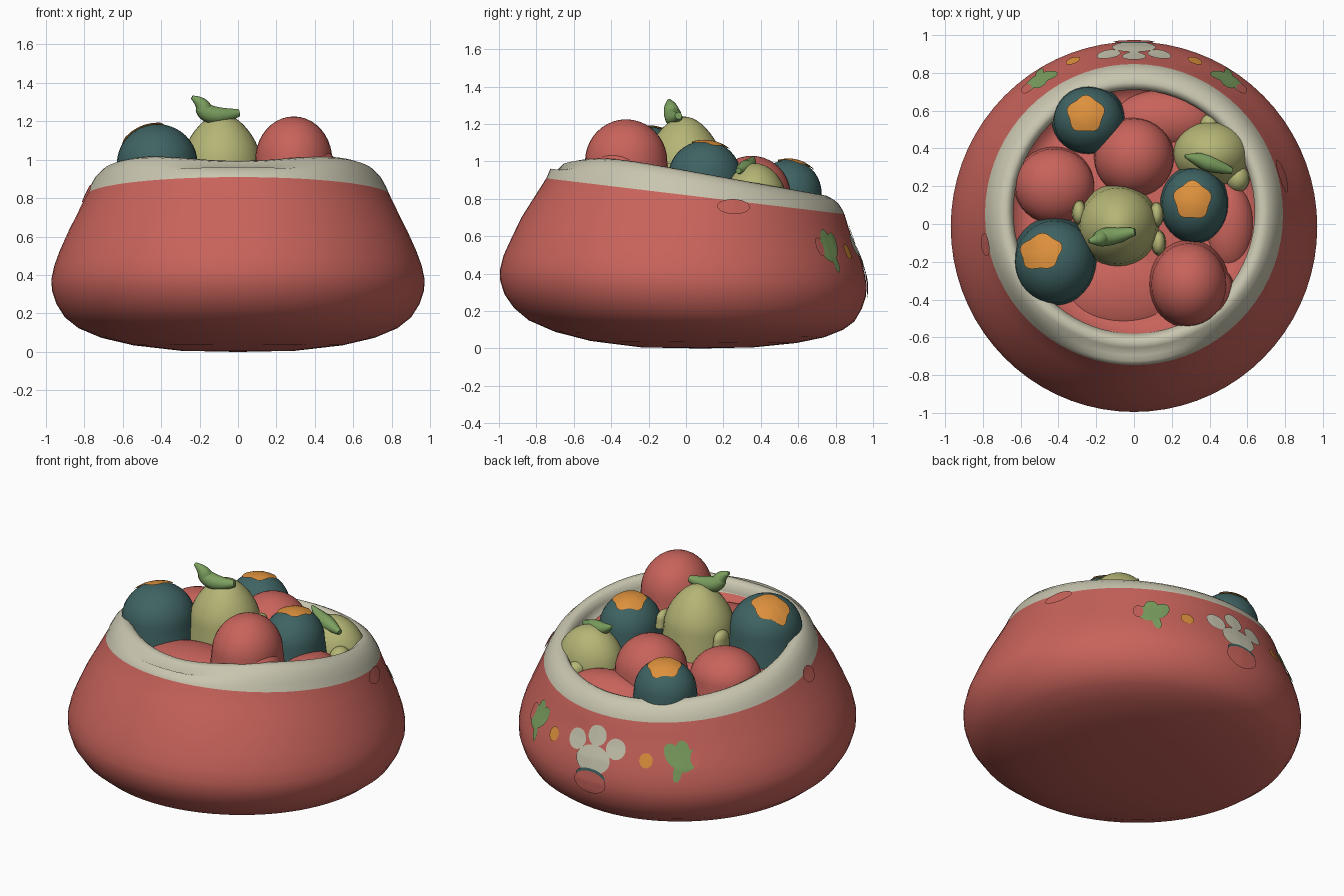
import bpy, bmesh, math
from math import sin, cos, pi, radians
from mathutils import Vector
from mathutils.bvhtree import BVHTree

if "Cube" in bpy.data.objects:
    bpy.data.objects.remove(bpy.data.objects["Cube"], do_unlink=True)


def material(name, rgb):
    m = bpy.data.materials.new(name)
    m.use_nodes = True
    m.diffuse_color = (*rgb, 1)
    m.node_tree.nodes["Principled BSDF"].inputs["Base Color"].default_value = (*rgb, 1)
    return m


RED = material("coral red", (0.58, 0.125, 0.105))
CREAM = material("warm cream", (0.58, 0.56, 0.43))
TEAL = material("deep teal", (0.05, 0.125, 0.125))
PALE = material("pale green", (0.46, 0.46, 0.18))
LEAF = material("leaf green", (0.2, 0.35, 0.115))
ORANGE = material("orange", (0.72, 0.28, 0.045))


def finish(name, bm, mats):
    mesh = bpy.data.meshes.new(name)
    bm.to_mesh(mesh)
    bm.free()
    for m in mats:
        mesh.materials.append(m)
    mesh.shade_smooth()
    obj = bpy.data.objects.new(name, mesh)
    bpy.context.collection.objects.link(obj)
    return obj


def skin(bm, rings, rule=lambda i: 0):
    """Bridge successive closed rings of vertices."""
    n = len(rings[0])
    for i, (a, b) in enumerate(zip(rings, rings[1:])):
        for j in range(n):
            k = (j + 1) % n
            bm.faces.new((a[j], a[k], b[k], b[j])).material_index = rule(i)


# Bowl: tilted rings, each as (radius, height, centre y, slope)
PROFILE = [
    (0.3, 0.006, 0.06, 0), (0.55, 0.035, 0.04, 0.01), (0.72, 0.075, 0.02, 0.02),
    (0.84, 0.125, 0, 0.03), (0.91, 0.18, -0.01, 0.04), (0.955, 0.25, -0.015, 0.04),
    (0.978, 0.32, -0.015, 0.04), (0.98, 0.38, -0.015, 0.04), (0.965, 0.45, -0.01, 0.05),
    (0.935, 0.53, 0, 0.06), (0.89, 0.63, 0.01, 0.08), (0.84, 0.73, 0.03, 0.1),
    (0.797, 0.82, 0.05, 0.12), (0.78, 0.86, 0.055, 0.14), (0.755, 0.905, 0.06, 0.16),
    (0.72, 0.94, 0.065, 0.18), (0.685, 0.952, 0.065, 0.18), (0.66, 0.937, 0.065, 0.18),
    (0.645, 0.9, 0.065, 0.17), (0.645, 0.83, 0.065, 0.16), (0.55, 0.83, 0.065, 0.15),
    (0.3, 0.86, 0.06, 0.13),
]
BAND = range(12, 19)
SEG = 72
bm = bmesh.new()
rings = []
for i, (r, z, cy, slope) in enumerate(PROFILE):
    ring = []
    for j in range(SEG):
        a = 2 * pi * j / SEG
        y = cy + r * sin(a)
        # the rim dips at the very front
        dip = 0.07 * max(0, -sin(a)) ** 5 if 14 <= i <= 18 else 0
        ring.append(bm.verts.new((r * cos(a) * 0.99, y, z - slope * y - dip)))
    rings.append(ring)
skin(bm, rings, lambda i: 1 if i in BAND else 0)
for ring, centre in ((rings[0], (0, 0.08, 0)), (rings[-1], (0, 0.06, 0.88))):
    hub = bm.verts.new(centre)
    for j in range(SEG):
        bm.faces.new((ring[j], ring[(j + 1) % SEG], hub))
bmesh.ops.recalc_face_normals(bm, faces=bm.faces)
bowl_tree = BVHTree.FromBMesh(bm)
finish("bowl", bm, [RED, CREAM])


def plate(name, mat, tree, origin, aim, size, spin=0.0, lobes=0, lift=0.006, curl=0.0):
    """Thin patch laid on a surface by casting an ellipse along aim."""
    aim = Vector(aim).normalized()
    side = aim.cross((0, 0, 1))
    side = side.normalized() if side.length > 0.01 else Vector((1, 0, 0))
    up = side.cross(aim)
    bm = bmesh.new()

    def drop(t, a):
        k = t * (1 + (0.08 * cos(lobes * a) if lobes else 0))
        u, v = size[0] * k * cos(a), size[1] * k * sin(a)
        p = Vector(origin) + side * (u * cos(spin) - v * sin(spin)) + up * (u * sin(spin) + v * cos(spin))
        hit, normal, _, _ = tree.ray_cast(p, aim)
        if hit is None:
            hit, normal, _, _ = tree.find_nearest(p)
        if normal.dot(aim) > 0:
            normal = -normal
        return bm.verts.new(hit + normal * (lift + curl * t * t))

    n = 30
    circles = [[drop(t, 2 * pi * j / n) for j in range(n)] for t in (0.25, 0.5, 0.75, 1)]
    hub = drop(0, 0)
    for j in range(n):
        bm.faces.new((hub, circles[0][j], circles[0][(j + 1) % n]))
    skin(bm, circles)
    bmesh.ops.recalc_face_normals(bm, faces=bm.faces)
    if sum((f.normal for f in bm.faces), Vector()).dot(aim) > 0:
        bmesh.ops.reverse_faces(bm, faces=bm.faces)
    return finish(name, bm, [mat])


def on_wall(name, mat, angle, z, size, spin=0.0, lift=0.006):
    """Patch on the outer wall; angle is measured from the back toward +x."""
    a = radians(angle)
    out = Vector((sin(a), cos(a), 0))
    return plate(name, mat, bowl_tree, out * 1.4 + Vector((0, 0, z)), -out, size, spin, lift=lift)


def fruit(name, mat, centre, scale, taper=0.0, flare=0.12):
    """Rounded fruit that narrows upward and spreads where it settles into the filling."""
    bm = bmesh.new()
    bmesh.ops.create_uvsphere(bm, u_segments=32, v_segments=20, radius=1)
    for v in bm.verts:
        x, y, z = v.co
        r = math.hypot(x, y)
        k = 1 - taper * max(0, z)
        if z < 0 and r > 0.3:
            k = (1 - flare * z) / r
        v.co = Vector(centre) + Vector((x * scale[0] * k, y * scale[1] * k, z * scale[2]))
    tree = BVHTree.FromBMesh(bm)
    finish(name, bm, [mat])
    return tree


def stalk(name, points, radii):
    """Tapered curved stalk."""
    curve = bpy.data.curves.new(name, "CURVE")
    curve.dimensions = "3D"
    curve.bevel_depth = 1
    curve.bevel_resolution = 3
    curve.use_fill_caps = True
    spline = curve.splines.new("NURBS")
    spline.points.add(len(points) - 1)
    for p, co, r in zip(spline.points, points, radii):
        p.co = (*co, 1)
        p.radius = r
    spline.use_endpoint_u = True
    spline.order_u = 3
    curve.materials.append(LEAF)
    bpy.context.collection.objects.link(bpy.data.objects.new(name, curve))


# Red fruit
fruit("red_fruit_front", RED, (0.29, -0.32, 1.0), (0.2, 0.22, 0.225))
fruit("red_fruit_front_low", RED, (0.36, -0.36, 0.92), (0.17, 0.16, 0.16))
fruit("red_fruit_left_side", RED, (-0.42, 0.2, 0.83), (0.21, 0.2, 0.17))
fruit("red_fruit_back", RED, (0, 0.35, 0.82), (0.21, 0.21, 0.21))
fruit("red_filling_front", RED, (-0.06, -0.36, 0.82), (0.34, 0.23, 0.12), flare=0)
fruit("red_filling_side", RED, (0.5, -0.02, 0.78), (0.14, 0.24, 0.13), flare=0)
fruit("red_filling_back", RED, (0.15, 0.55, 0.7), (0.27, 0.16, 0.13), flare=0)

# Teal berries with orange blossom ends: centre, scale, blossom position
BERRIES = [
    ("front", (-0.42, -0.2, 0.98), (0.21, 0.22, 0.205), (-0.49, -0.15), (0.105, 0.088)),
    ("side", (0.32, 0.1, 0.92), (0.175, 0.195, 0.19), (0.31, 0.125), (0.092, 0.095)),
    ("back", (-0.24, 0.55, 0.83), (0.185, 0.175, 0.18), (-0.255, 0.58), (0.092, 0.09)),
]
for label, centre, scale, (x, y), size in BERRIES:
    tree = fruit("teal_berry_" + label, TEAL, centre, scale)
    plate("blossom_" + label, ORANGE, tree, (x, y, 2), (0, 0, -1), size,
          spin=0.3, lobes=5, lift=0.006, curl=0.003)

# Pale green fruit with curled stalks and small side buds
fruit("pale_fruit_centre", PALE, (-0.085, -0.01, 1.03), (0.2, 0.2, 0.21), 0.25)
fruit("pale_fruit_back", PALE, (0.41, 0.37, 0.8), (0.2, 0.17, 0.19), 0.1)
for x, y, z in ((-0.29, 0.06, 0.98), (0.12, 0.05, 1.0), (0.13, -0.1, 0.94)):
    fruit("pale_bud", PALE, (x, y, z), (0.035, 0.06, 0.05))
fruit("pale_bud_rim", PALE, (0.55, 0.24, 0.81), (0.06, 0.07, 0.07))
fruit("pale_bud_back", PALE, (0.4, 0.52, 0.78), (0.05, 0.06, 0.05))
stalk("stalk_centre", [(0.005, -0.04, 1.245), (-0.08, -0.06, 1.225), (-0.17, -0.07, 1.24),
                       (-0.19, -0.085, 1.3), (-0.24, -0.09, 1.325)], (0.02, 0.045, 0.05, 0.035, 0.01))
stalk("stalk_back", [(0.52, 0.28, 0.95), (0.43, 0.31, 0.96), (0.35, 0.34, 0.97),
                     (0.27, 0.36, 1.02)], (0.015, 0.045, 0.045, 0.008))

# Blossom motif on the back wall
for angle, z in ((-8.5, 0.55), (0, 0.6), (8.5, 0.55)):
    on_wall("cream_petal", CREAM, angle, z, (0.062, 0.058))
on_wall("cream_cup", CREAM, 0, 0.465, (0.115, 0.08), lift=0.007)
on_wall("motif_shadow", TEAL, 0, 0.37, (0.1, 0.045), lift=0.008)
on_wall("motif_base", RED, 0, 0.335, (0.108, 0.065), lift=0.0095)

# Dots and three-lobed leaves, mirrored either side of the motif
for s in (-1, 1):
    on_wall("orange_dot", ORANGE, s * 20.5, 0.515, (0.04, 0.04))
    for offset, z, spin in ((-2.5, 0.55, -0.6), (0.5, 0.56, 0.0), (3, 0.525, 0.8)):
        on_wall("wall_leaf", LEAF, s * (33 + offset), z, (0.046, 0.075), spin * s)
    on_wall("wall_leaf_stem", LEAF, s * 32, 0.46, (0.025, 0.055), 0.2 * s)
    on_wall("wall_bud", RED, s * 38.5, 0.54, (0.03, 0.05), lift=0.008)

# Small red tabs overlapping the cream band
on_wall("red_tab_left", RED, 72, 0.755, (0.09, 0.04), lift=0.009)
on_wall("red_tab_right", RED, -98, 0.82, (0.06, 0.045), lift=0.009)
